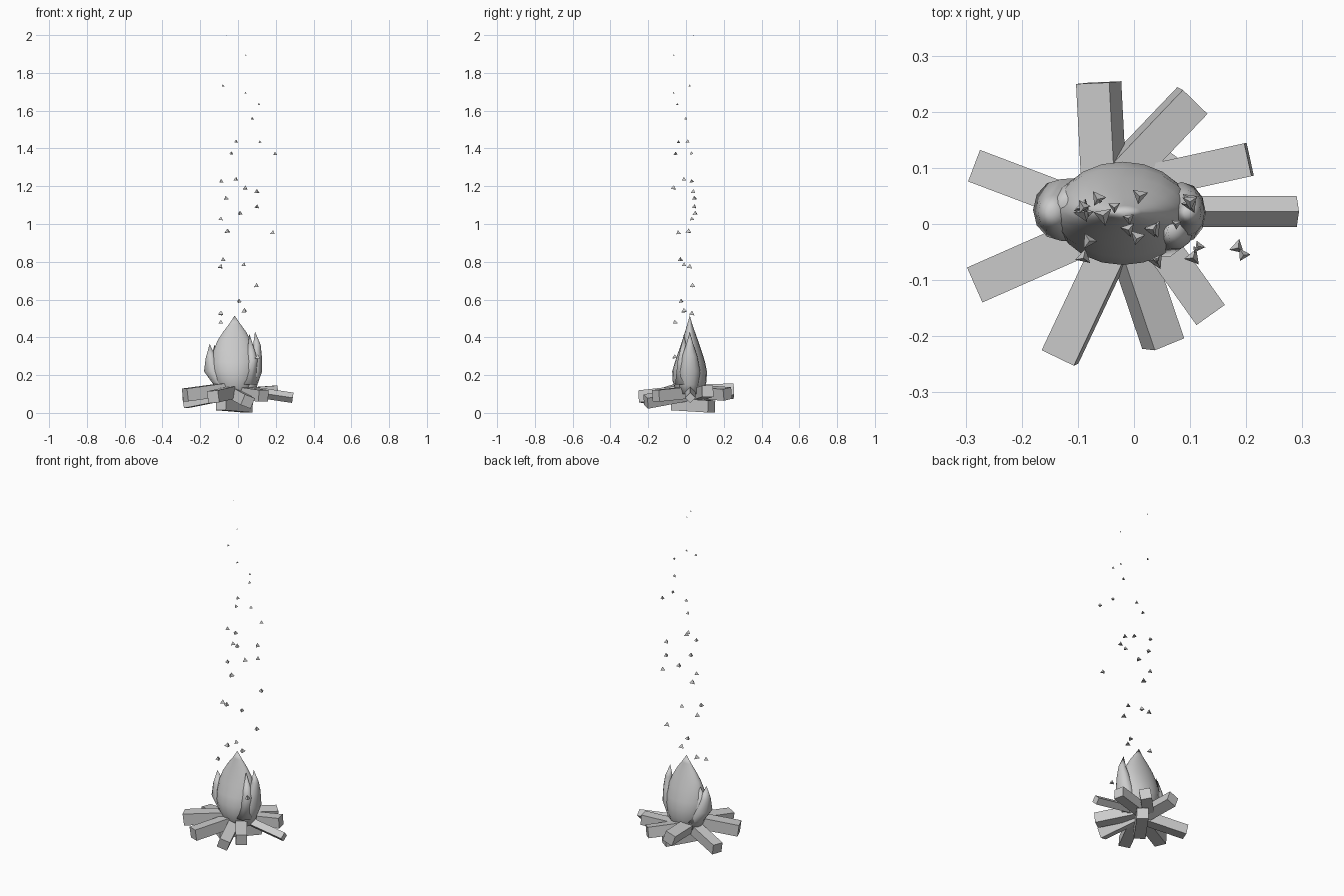
import bpy, bmesh, math, random
from mathutils import Vector, Matrix

random.seed(4)


def finish(bm, name, smooth=False):
    bmesh.ops.recalc_face_normals(bm, faces=bm.faces[:])
    me = bpy.data.meshes.new(name)
    bm.to_mesh(me)
    bm.free()
    for p in me.polygons:
        p.use_smooth = smooth
    ob = bpy.data.objects.new(name, me)
    bpy.context.collection.objects.link(ob)
    return ob


def log(name, inner, outer, size, roll):
    """Square log running from inner end to outer end."""
    a, b = Vector(inner), Vector(outer)
    d = b - a
    rot = d.to_track_quat('X', 'Z').to_matrix().to_4x4()
    m = (Matrix.Translation((a + b) / 2) @ rot
         @ Matrix.Rotation(math.radians(roll), 4, 'X')
         @ Matrix.Diagonal((d.length, size, size, 1)))
    bm = bmesh.new()
    bmesh.ops.create_cube(bm, size=1, matrix=m)
    finish(bm, name)


def tongue(name, sections, tip, n=20):
    """Flame tongue lofted through ellipses (z, cx, cy, rx, ry) to a point."""
    bm = bmesh.new()
    rings = []
    for z, cx, cy, rx, ry in sections:
        rings.append([bm.verts.new((cx + rx * math.cos(2 * math.pi * i / n),
                                    cy + ry * math.sin(2 * math.pi * i / n), z))
                      for i in range(n)])
    top = bm.verts.new(tip)
    bm.faces.new(rings[0])
    for lo, hi in zip(rings, rings[1:]):
        for i in range(n):
            j = (i + 1) % n
            bm.faces.new((lo[i], lo[j], hi[j], hi[i]))
    for i in range(n):
        bm.faces.new((rings[-1][i], rings[-1][(i + 1) % n], top))
    finish(bm, name, True)


# Ring of logs: outer end, width, roll
outer_ends = [
    ((-0.063, 0.252, 0.115), 0.063, -20),
    ((0.104, 0.22, 0.10), 0.062, 10),
    ((0.205, 0.115, 0.115), 0.06, 0),
    ((0.29, 0.022, 0.08), 0.039, 45),
    ((0.135, -0.16, 0.09), 0.062, 0),
    ((0.052, -0.213, 0.06), 0.06, -20),
    ((-0.132, -0.237, 0.085), 0.064, 5),
    ((-0.28, -0.107, 0.095), 0.068, 0),
    ((-0.28, 0.102, 0.055), 0.06, 0),
]
inner_ends = [(-0.05, 0.0, 0.11), (-0.02, 0.09, 0.11), (0.0, 0.07, 0.10),
              (0.02, 0.022, 0.12), (0.0, 0.03, 0.11), (-0.02, 0.0, 0.10),
              (-0.025, -0.01, 0.11), (-0.06, -0.01, 0.125), (-0.05, 0.015, 0.10)]
for k, ((end, size, roll), start) in enumerate(zip(outer_ends, inner_ends)):
    log(f"log_{k + 1}", start, end, size, roll)

# Bottom log under the pile
log("bottom_log", (-0.09, -0.06, 0.046), (0.052, 0.135, 0.034), 0.064, 0)

# Flame
tongue("main_flame", [
    (0.09, -0.015, 0.02, 0.07, 0.06), (0.13, -0.015, 0.02, 0.092, 0.08),
    (0.17, -0.018, 0.019, 0.108, 0.09), (0.22, -0.02, 0.019, 0.12, 0.092),
    (0.27, -0.02, 0.021, 0.122, 0.08), (0.33, -0.02, 0.022, 0.11, 0.06),
    (0.38, -0.02, 0.022, 0.09, 0.043), (0.43, -0.018, 0.021, 0.06, 0.026),
    (0.47, -0.017, 0.02, 0.03, 0.013)], (-0.018, 0.02, 0.515))
tongue("left_flame", [
    (0.10, -0.06, 0.02, 0.05, 0.05), (0.15, -0.085, 0.025, 0.045, 0.058),
    (0.22, -0.13, 0.025, 0.05, 0.055), (0.29, -0.143, 0.02, 0.028, 0.032)],
    (-0.15, 0.02, 0.365), 12)
tongue("left_inner_flame", [
    (0.15, -0.08, 0.03, 0.05, 0.06), (0.25, -0.112, 0.03, 0.04, 0.04)],
    (-0.125, 0.04, 0.36), 10)
tongue("right_flame", [
    (0.10, 0.04, 0.02, 0.05, 0.05), (0.15, 0.063, 0.015, 0.04, 0.05),
    (0.22, 0.085, 0.02, 0.043, 0.055), (0.30, 0.096, 0.02, 0.03, 0.04),
    (0.36, 0.1, 0.02, 0.02, 0.02)], (0.09, 0.02, 0.43), 12)
tongue("right_inner_flame", [
    (0.15, 0.05, -0.01, 0.05, 0.05), (0.28, 0.075, -0.015, 0.03, 0.03)],
    (0.06, -0.01, 0.42), 10)

# Embers: x, y, z centre
embers = [
    (-0.06, 0.04, 1.997), (0.04, -0.065, 1.895), (-0.08, 0.02, 1.733),
    (0.04, -0.065, 1.695), (0.11, -0.045, 1.635), (0.075, 0.0, 1.56),
    (-0.01, 0.01, 1.44), (0.115, -0.04, 1.437), (0.195, -0.055, 1.375),
    (-0.035, 0.03, 1.377), (-0.09, 0.03, 1.23), (-0.01, -0.01, 1.24),
    (0.04, -0.065, 1.195), (0.10, 0.04, 1.175), (-0.065, 0.045, 1.14),
    (0.10, 0.045, 1.095), (-0.09, 0.03, 1.03), (0.01, 0.05, 1.06),
    (-0.055, 0.015, 0.965), (0.185, -0.042, 0.957), (-0.08, -0.03, 0.815),
    (-0.09, 0.02, 0.778), (0.033, -0.01, 0.787), (0.10, 0.035, 0.677),
    (0.005, -0.025, 0.595), (0.035, -0.01, 0.545), (-0.09, 0.03, 0.53),
    (-0.09, -0.06, 0.483), (0.105, -0.06, 0.30)]
for k, (x, y, z) in enumerate(embers):
    r = max(0.004, min(0.017, 0.004 + (2.0 - z) * 0.013)) * random.uniform(0.85, 1.1)
    bm = bmesh.new()
    m = (Matrix.Translation((x, y, z))
         @ Matrix.Rotation(random.uniform(0, 6.28), 4, 'Z')
         @ Matrix.Rotation(random.uniform(-0.2, 0.2), 4, 'X'))
    bmesh.ops.create_cone(bm, cap_ends=True, segments=3, radius1=r, radius2=0,
                          depth=min(1.3 * r, 0.022), matrix=m)
    finish(bm, f"ember_{k + 1}")
